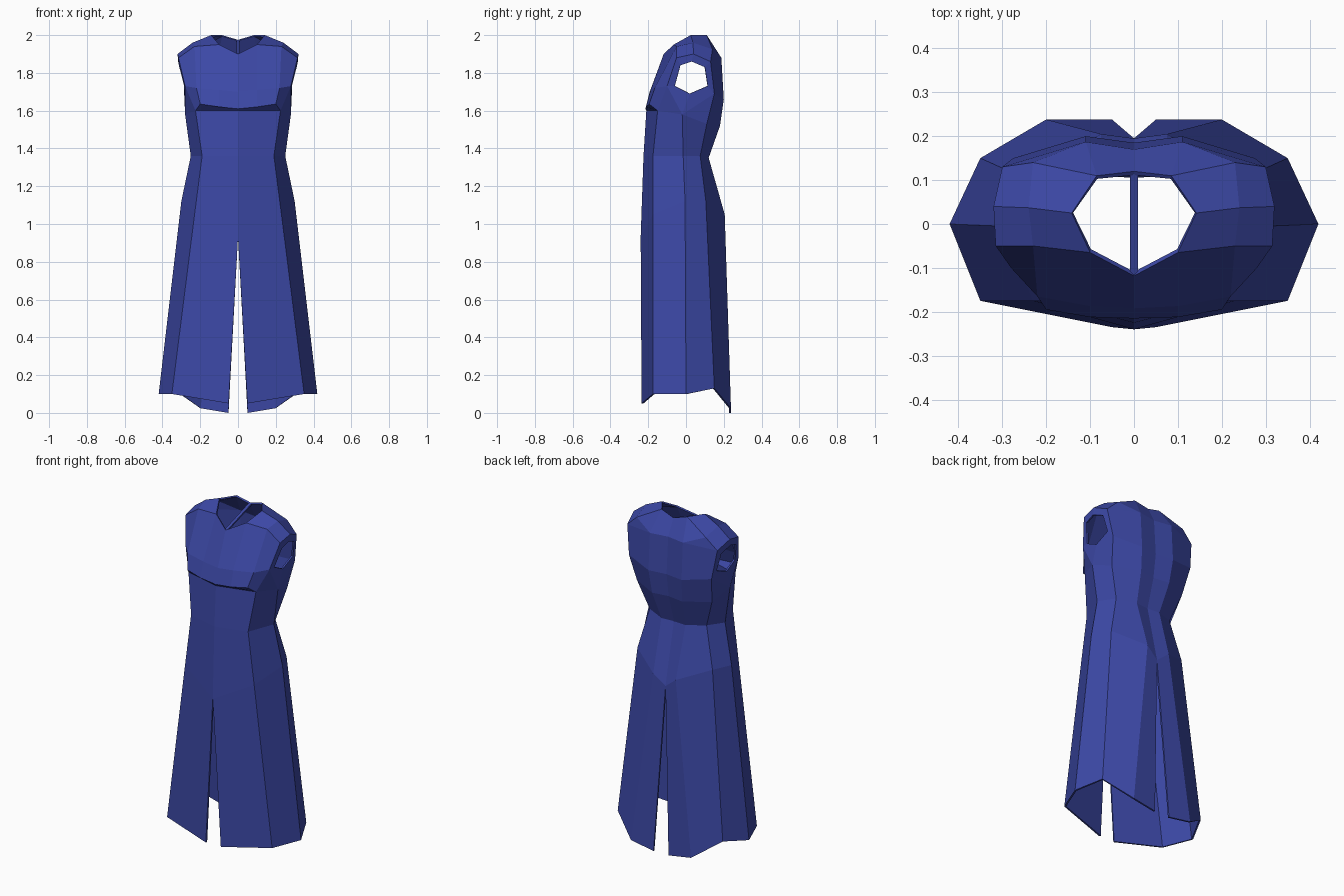
import bpy, bmesh

if "Cube" in bpy.data.objects:
    bpy.data.objects.remove(bpy.data.objects["Cube"])

cloth = bpy.data.materials.new("blue_cloth")
cloth.diffuse_color = (0.045, 0.065, 0.38, 1)
cloth.use_nodes = True
cloth.node_tree.nodes["Principled BSDF"].inputs["Base Color"].default_value = cloth.diffuse_color
bm = bmesh.new()


def face(*pts):
    bm.faces.new([bm.verts.new(p) for p in pts])


def loft(rows, closed=False):
    for r, s in zip(rows, rows[1:]):
        n = len(r)
        for i in range(n if closed else n - 1):
            j = (i + 1) % n
            face(r[i], r[j], s[j], s[i])


# Skirt: right-half rings, front centre round to back centre, split at hem
hem = [(.05, -.235, .05), (.35, -.175, .10), (.42, 0, .10),
       (.35, .15, .13), (.20, .238, .025), (.05, .238, 0)]
hip = [(0, -.24, .93), (.23, -.175, 1.05), (.30, -.005, 1.12),
       (.25, .105, 1.12), (.075, .205, 1.05), (0, .195, .99)]
waist = [(0, -.225, 1.36), (.19, -.175, 1.36), (.25, -.015, 1.36),
         (.19, .075, 1.36), (.08, .12, 1.35), (0, .115, 1.35)]
ribs = [(0, -.21, 1.6), (.225, -.15, 1.6), (.28, -.02, 1.58),
        (.25, .11, 1.53), (.10, .18, 1.52), (0, .165, 1.52)]
loft([hem, hip, waist, ribs])

# Armhole: outer seam and inner opening
arm = [(.315, -.05, 1.88), (.32, .04, 1.9), (.30, .13, 1.86),
       (.275, .15, 1.69), ribs[2], (.28, -.10, 1.73)]
hole = [(.313, -.03, 1.84), (.317, .03, 1.86), (.305, .10, 1.83),
        (.285, .115, 1.73), (.285, .02, 1.69), (.285, -.06, 1.73)]
loft([arm, hole], closed=True)

# Shoulder: neckline, shoulder ridge, armhole
neck = [(.10, -.065, 1.95), (.142, .025, 2.0), (.085, .11, 2.0)]
ridge = [(.23, -.05, 1.94), (.24, .037, 1.96), (.23, .14, 1.925)]
loft([neck, ridge, arm[:3]])

# Front bodice with the small shelf under the bust
collar = [(0, -.118, 1.9), neck[0], ridge[0], arm[0]]
bust = [(0, -.192, 1.7), (.10, -.187, 1.71), (.22, -.165, 1.72), arm[5]]
under = [(0, -.215, 1.61), (.10, -.212, 1.62), (.20, -.195, 1.635), ribs[1]]
loft([collar, bust, under])
face(ribs[0], ribs[1], *under[2::-1])

# Back bodice and underarm
chest = [arm[3], (.11, .20, 1.66), (0, .185, 1.66)]
blade = [arm[2], (.11, .187, 1.88), (0, .17, 1.88)]
loft([ribs[3:], chest, blade])
face(arm[2], ridge[2], blade[1])
face(ridge[2], neck[2], blade[1])
face(blade[1], neck[2], (0, .12, 1.975), blade[2])
face(arm[5], ribs[1], ribs[2])
face(ribs[2], ribs[3], arm[3])

bmesh.ops.remove_doubles(bm, verts=bm.verts, dist=.001)
bmesh.ops.recalc_face_normals(bm, faces=bm.faces)
bm.faces.ensure_lookup_table()
if bm.faces[0].normal.y > 0:
    bmesh.ops.reverse_faces(bm, faces=bm.faces)
mesh = bpy.data.meshes.new("sleeveless_robe")
bm.to_mesh(mesh)
bm.free()
robe = bpy.data.objects.new("sleeveless_robe", mesh)
bpy.context.collection.objects.link(robe)
mesh.materials.append(cloth)

# Mirror to the left half, then give the cloth a thin thickness
mir = robe.modifiers.new("mirror", 'MIRROR')
mir.use_clip = True
sol = robe.modifiers.new("thickness", 'SOLIDIFY')
sol.thickness = .01
sol.offset = -1

# Thin strap across the neck opening
bm = bmesh.new()
rows = [[(x, y, z + t) for x, t in ((-.009, 0), (.009, 0), (.009, -.01), (-.009, -.01))]
        for y, z in ((-.115, 1.9), (.115, 1.972))]
loft(rows, closed=True)
face(*rows[0])
face(*rows[1])
bmesh.ops.remove_doubles(bm, verts=bm.verts, dist=.0005)
bmesh.ops.recalc_face_normals(bm, faces=bm.faces)
mesh = bpy.data.meshes.new("neck_strap")
bm.to_mesh(mesh)
bm.free()
mesh.materials.append(cloth)
bpy.context.collection.objects.link(bpy.data.objects.new("neck_strap", mesh))
